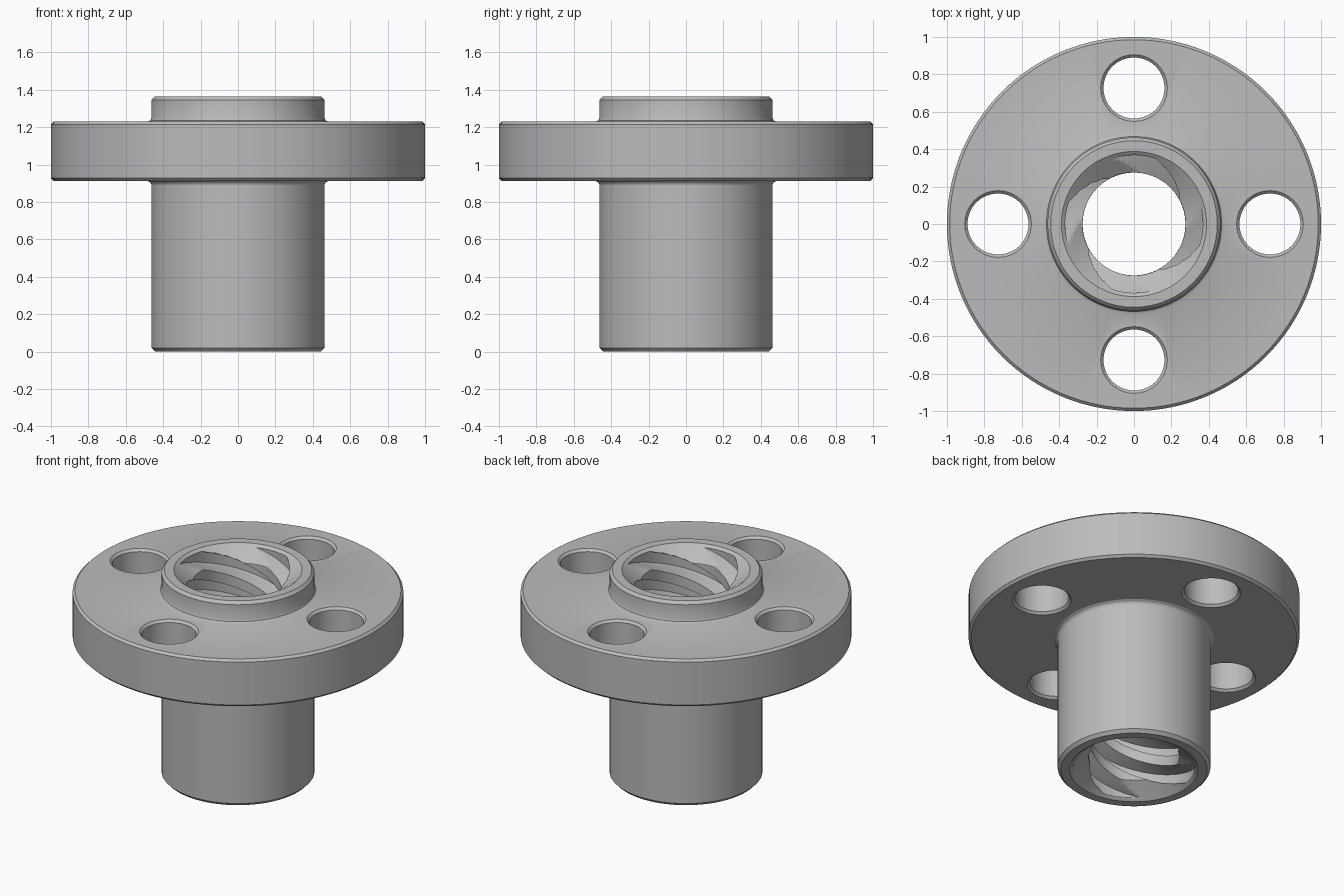
import bpy, bmesh, math

cube = bpy.data.objects.get("Cube")
if cube:
    bpy.data.objects.remove(cube, do_unlink=True)

SEGMENTS = 128
HEIGHT = 1.365
STARTS = 4
TWIST_STEPS = 240            # segments the thread turns over the full height
BORE, ROOT, MOUTH = 0.275, 0.368, 0.388
MOUTH_SLOPE = 0.75

steel = bpy.data.materials.new("brushed_grey")
steel.use_nodes = True
colour = (0.5, 0.5, 0.5, 1)
steel.diffuse_color = colour
steel.node_tree.nodes["Principled BSDF"].inputs["Base Color"].default_value = colour


def ring(bm, radius, z, turn=0.0):
    """Circle of vertices; radius is a number or a function of the index."""
    verts = []
    for i in range(SEGMENTS):
        a = math.tau * (i + turn) / SEGMENTS
        r = radius(i) if callable(radius) else radius
        verts.append(bm.verts.new((r * math.cos(a), r * math.sin(a), z)))
    return verts


def bridge(bm, a, b, shift=0):
    for i in range(SEGMENTS):
        j = (i + 1) % SEGMENTS
        bm.faces.new((a[i], a[j], b[(j + shift) % SEGMENTS], b[(i + shift) % SEGMENTS]))


def finish(bm, name):
    bmesh.ops.recalc_face_normals(bm, faces=bm.faces)
    mesh = bpy.data.meshes.new(name)
    bm.to_mesh(mesh)
    bm.free()
    mesh.materials.append(steel)
    obj = bpy.data.objects.new(name, mesh)
    bpy.context.collection.objects.link(obj)
    return obj


def thread_radius(i):
    """Trapezoid thread: wide root, short flank, wide crest."""
    period = SEGMENTS // STARTS
    j = (i - 3) % period
    d = min(j, period - j)
    t = min(max((d - 6) / 4, 0), 1)
    return ROOT + (BORE - ROOT) * t


# Flanged body: outer profile from bottom to top
bm = bmesh.new()
profile = [(0.443, 0), (0.462, 0.02), (0.462, 0.892), (0.468, 0.903), (0.484, 0.913),
           (0.985, 0.913), (1, 0.928), (1, 1.214), (0.985, 1.229),
           (0.484, 1.229), (0.468, 1.236), (0.462, 1.25), (0.462, 1.346), (0.445, HEIGHT)]
outer = [ring(bm, r, z) for r, z in profile]

# Threaded bore: twisted rings, finer where the mouths are chamfered
levels, z = [], HEIGHT
while z > 0.002:
    levels.append(z)
    z -= 0.004 if min(z, HEIGHT - z) < 0.1 else 0.012
levels.append(0)
inner = []
for z in levels:
    cone = MOUTH - min(z, HEIGHT - z) / MOUTH_SLOPE
    turn = TWIST_STEPS * (z - HEIGHT) / HEIGHT
    inner.append(ring(bm, lambda i: max(thread_radius(i), cone), z, turn))

loops = outer + inner
for a, b in zip(loops, loops[1:]):
    bridge(bm, a, b)
bridge(bm, inner[-1], outer[0], -TWIST_STEPS)
nut = finish(bm, "flanged_nut")

# Bolt holes with chamfered rims
bm = bmesh.new()
hole_profile = [(0.198, 0.893), (0.163, 0.928), (0.163, 1.214), (0.198, 1.249)]
for k in range(4):
    angle = k * math.pi / 2
    rings = [ring(bm, r, z) for r, z in hole_profile]
    for a, b in zip(rings, rings[1:]):
        bridge(bm, a, b)
    bm.faces.new(rings[0])
    bm.faces.new(rings[-1])
    offset = (0.727 * math.cos(angle), 0.727 * math.sin(angle), 0)
    bmesh.ops.translate(bm, verts=[v for r in rings for v in r], vec=offset)
cutter = finish(bm, "bolt_hole_cutter")
cutter.hide_render = True

cut = nut.modifiers.new("bolt_holes", 'BOOLEAN')
cut.operation = 'DIFFERENCE'
cut.solver = 'EXACT'
cut.object = cutter
bpy.ops.object.select_all(action='DESELECT')
nut.select_set(True)
bpy.context.view_layer.objects.active = nut
bpy.ops.object.modifier_apply(modifier=cut.name)
bpy.data.objects.remove(cutter, do_unlink=True)
bpy.ops.object.shade_smooth_by_angle(angle=math.radians(25))
